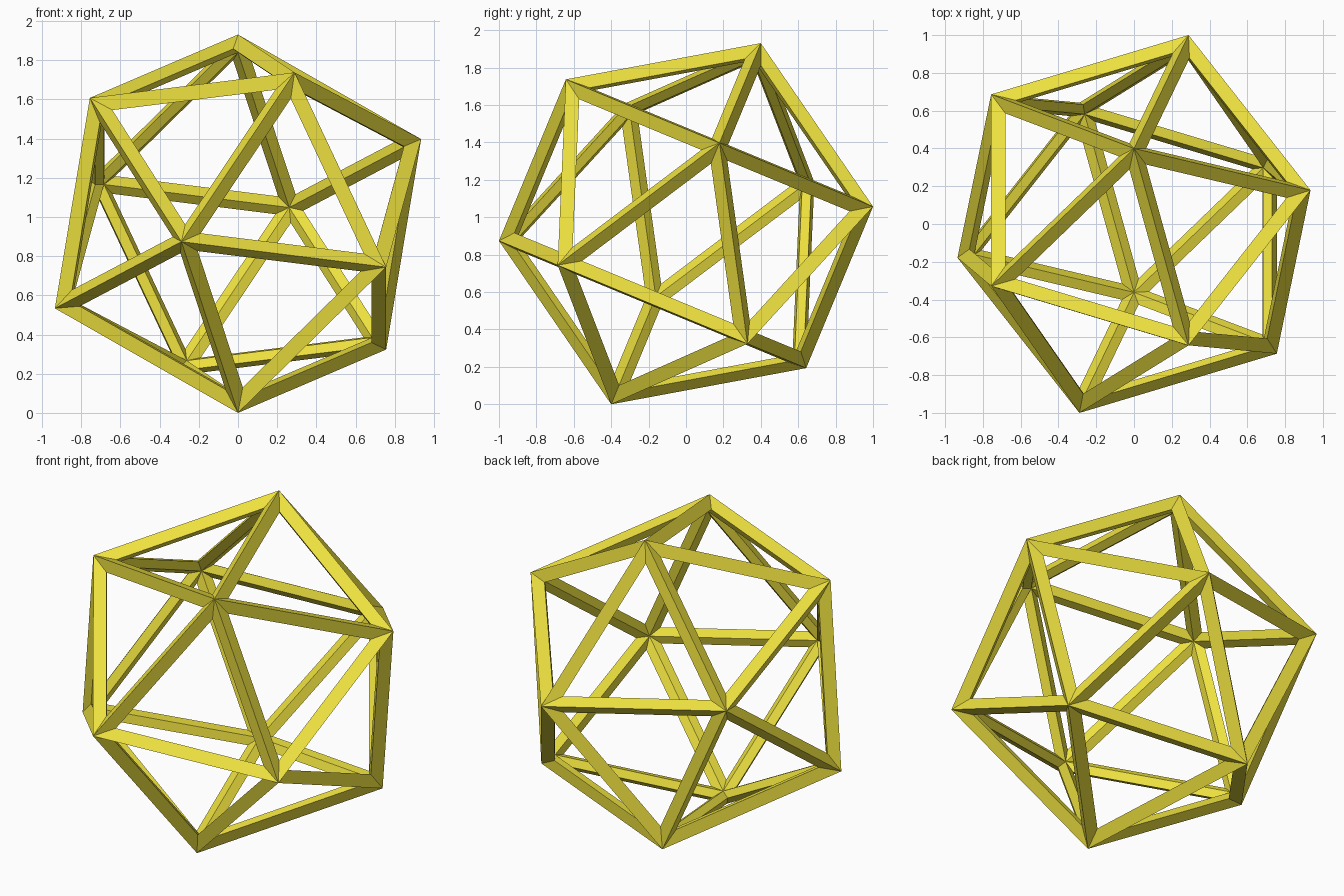
import bpy, bmesh
from math import radians, cos
from mathutils import Matrix, Vector

if "Cube" in bpy.data.objects:
    bpy.data.objects.remove(bpy.data.objects["Cube"])

R_OUT = 1.045          # radius to the outer corner points
H = R_OUT * 0.05 / 1.05  # half thickness of a strut
TILT = radians(-22.5)

# guide solid: tilted icosahedron along which the struts run
guide = bmesh.new()
bmesh.ops.create_icosphere(guide, subdivisions=1, radius=R_OUT - H)
bmesh.ops.transform(guide, matrix=Matrix.Rotation(TILT, 4, 'X'), verts=guide.verts)
guide.verts.index_update()

# frame: diamond-section struts with an outer ridge, inner ridge and inset sides
bm = bmesh.new()
lift = Vector((0, 0, R_OUT * cos(TILT)))
outer = [bm.verts.new(v.co + v.co.normalized() * H + lift) for v in guide.verts]
inner = [bm.verts.new(v.co - v.co.normalized() * H + lift) for v in guide.verts]
for f in guide.faces:
    c = f.calc_center_median()
    ids = [v.index for v in f.verts]
    if f.normal.dot(c) < 0:
        ids.reverse()
    guide.verts.ensure_lookup_table()
    side = []
    for i in ids:
        p = guide.verts[i].co
        side.append(bm.verts.new(p + (c - p).normalized() * 2 * H + lift))
    for k in range(3):
        n = (k + 1) % 3
        a, b = ids[k], ids[n]
        bm.faces.new((outer[a], outer[b], side[n], side[k]))
        bm.faces.new((inner[b], inner[a], side[k], side[n]))
bmesh.ops.recalc_face_normals(bm, faces=bm.faces)

mesh = bpy.data.meshes.new("icosahedron_frame")
bm.to_mesh(mesh)
bm.free()
guide.free()
frame = bpy.data.objects.new("icosahedron_frame", mesh)
bpy.context.collection.objects.link(frame)

mat = bpy.data.materials.new("yellow")
mat.diffuse_color = (0.85, 0.75, 0.05, 1)
mat.use_nodes = True
mat.node_tree.nodes["Principled BSDF"].inputs["Base Color"].default_value = mat.diffuse_color
mesh.materials.append(mat)
